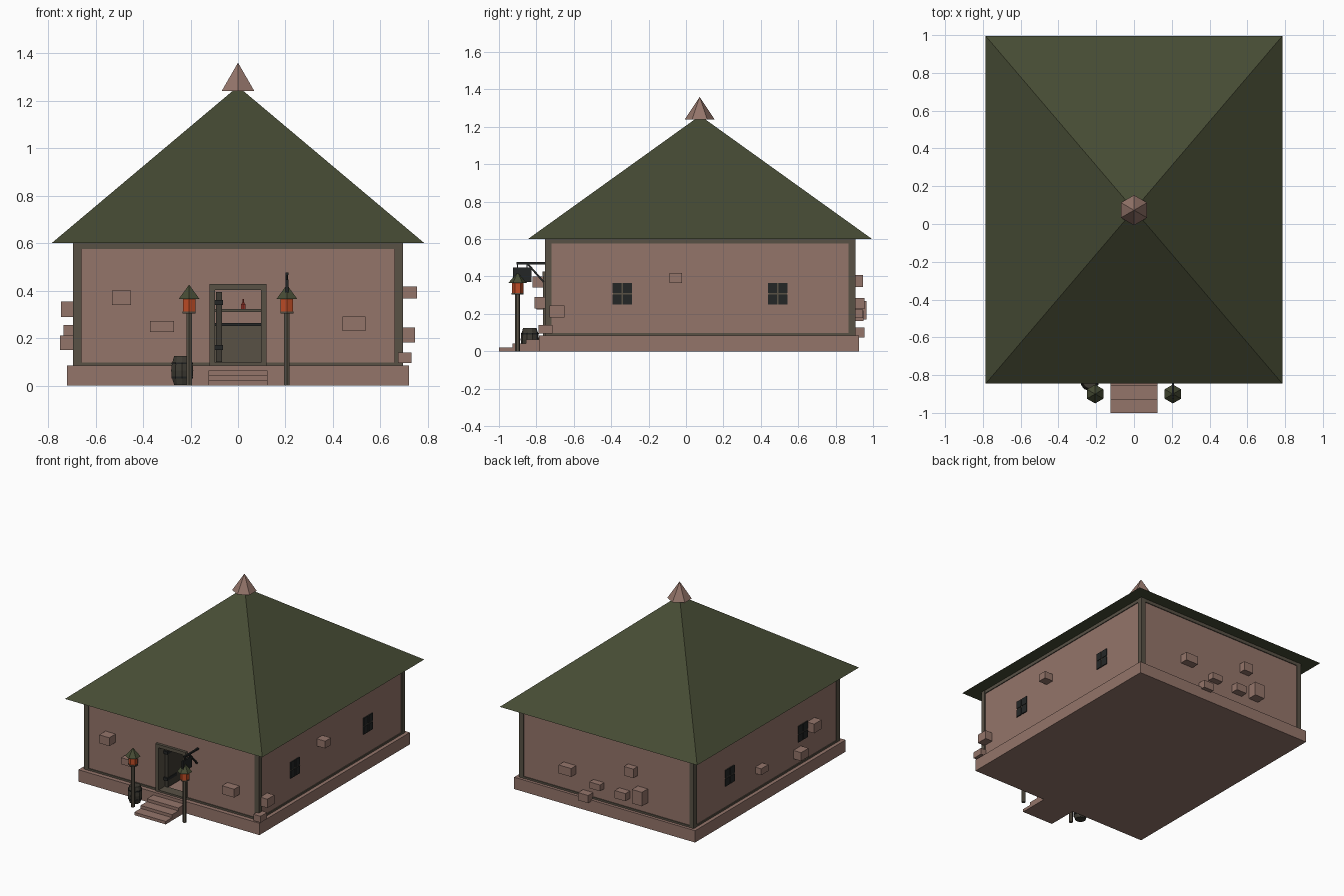
import bpy, bmesh, math
from mathutils import Vector

if "Cube" in bpy.data.objects:
    bpy.data.objects.remove(bpy.data.objects["Cube"])


def srgb(r, g, b):
    f = lambda c: (c / 255 / 12.92) if c < 10 else ((c / 255 + 0.055) / 1.055) ** 2.4
    return (f(r), f(g), f(b), 1)


def mat(name, *c):
    m = bpy.data.materials.new(name)
    m.diffuse_color = srgb(*c)
    m.use_nodes = True
    m.node_tree.nodes["Principled BSDF"].inputs["Base Color"].default_value = m.diffuse_color
    return m


STONE = mat("pink_stone", 148, 117, 106)
ROOF = mat("green_roof", 70, 75, 52)
TIMBER = mat("timber", 88, 81, 69)
DARK = mat("dark_wood", 62, 59, 51)
BLACK = mat("black_iron", 36, 38, 38)
GLOW = mat("orange_glow", 190, 76, 38)
RED = mat("red_glass", 165, 58, 45)


def finish(name, bm, m):
    bmesh.ops.recalc_face_normals(bm, faces=bm.faces)
    me = bpy.data.meshes.new(name)
    bm.to_mesh(me)
    bm.free()
    me.materials.append(m)
    ob = bpy.data.objects.new(name, me)
    bpy.context.collection.objects.link(ob)
    return ob


def box(name, x0, x1, y0, y1, z0, z1, m):
    bm = bmesh.new()
    bmesh.ops.create_cube(bm, size=1)
    for v in bm.verts:
        v.co = ((x0 + x1) / 2 + v.co.x * (x1 - x0), (y0 + y1) / 2 + v.co.y * (y1 - y0),
                (z0 + z1) / 2 + v.co.z * (z1 - z0))
    return finish(name, bm, m)


def lathe(name, x, y, profile, n, m, turn=math.pi / 2):
    """Closed n-sided turned shape from (radius, z) points."""
    bm = bmesh.new()
    rings = [[bm.verts.new((x + r * math.cos(turn + i * math.tau / n),
                            y + r * math.sin(turn + i * math.tau / n), z)) for i in range(n)]
             if r > 0 else [bm.verts.new((x, y, z))] for r, z in profile]
    for a, b in zip(rings, rings[1:]):
        for i in range(n):
            j = (i + 1) % n
            bm.faces.new([a[i], a[j], b[0]] if len(b) == 1 else [a[i], a[j], b[j], b[i]])
    for r in (rings[0], rings[-1]):
        if len(r) > 1:
            bm.faces.new(r)
    return finish(name, bm, m)


# Plinth, floor and steps
box("plinth", -.72, .72, -.785, .925, 0, .085, STONE)
for i in range(3):
    box("step", -.125, .125, -1 + .072 * i, -.78, 0, .021 * (i + 1), STONE)

# Walls, hollow, with a doorway in the front
Z0, Z1 = .085, .6
for s in (-1, 1):
    box("side_wall", *sorted((s * .64, s * .688)), -.70, .85, Z0, Z1, STONE)
    box("front_wall", *sorted((s * .10, s * .688)), -.748, -.70, Z0, Z1, STONE)
box("wall_over_door", -.10, .10, -.748, -.70, .41, Z1, STONE)
box("back_wall", -.688, .688, .85, .898, Z0, Z1, STONE)

# Corner posts and rails
for s in (-1, 1):
    for y in (-.755, .87):
        box("corner_post", *sorted((s * .66, s * .695)), y, y + .035, Z0, Z1, TIMBER)
    for z0, z1 in ((Z0, .098), (.576, .5995)):
        box("side_rail", *sorted((s * .67, s * .694)), -.73, .88, z0, z1, TIMBER)
        box("front_rail", *sorted((s * .66, s * (.12 if z0 < .2 else 0))), -.754, -.73, z0, z1, TIMBER)
    # Door jambs
    box("door_jamb", *sorted((s * .097, s * .12)), -.765, -.69, Z0, .425, TIMBER)
for z0, z1 in ((Z0, .098), (.576, .5995)):
    box("back_rail", -.66, .66, .88, .904, z0, z1, TIMBER)
box("door_lintel", -.12, .12, -.767, -.69, .403, .427, TIMBER)
box("door_sill", -.12, .12, -.765, -.69, Z0, .098, TIMBER)

# Open door leaf with hinges
box("door_leaf", -.092, -.068, -.70, -.51, .1, .395, DARK)
for z in (.15, .34):
    box("door_hinge", -.096, -.064, -.712, -.60, z, z + .02, BLACK)

# Counter, shelf and bottle inside
box("counter", -.35, .35, -.32, -.20, Z0, .25, TIMBER)
box("counter_top", -.37, .37, -.34, -.18, .25, .264, BLACK)
box("shelf", -.35, .35, .72, .85, .31, .323, TIMBER)
lathe("bottle", .022, .78, [(.011, .323), (.011, .342), (.004, .35), (.004, .365)], 6, RED)

# Pyramid roof with an off-centre apex, and its cap
bm = bmesh.new()
base = [bm.verts.new(p) for p in ((-.785, -.845, .6), (.785, -.845, .6), (.785, .995, .6), (-.785, .995, .6))]
top = bm.verts.new((0, .075, 1.26))
bm.faces.new(base)
for i in range(4):
    bm.faces.new((base[i], base[(i + 1) % 4], top))
finish("roof", bm, ROOF)
lathe("roof_cap", 0, .073, [(.08, 1.24), (0, 1.36)], 6, STONE)

# Four-pane windows on both sides
for s in (-1, 1):
    for yc in (-.34, .49):
        box("window_bars", *sorted((s * .686, s * .690)), yc - .05, yc + .05, .25, .365, TIMBER)
        for dy in (-1, 1):
            for dz in (-1, 1):
                y, z = yc + dy * .028, .307 + dz * .031
                box("window_pane", *sorted((s * .688, s * .695)), y - .024, y + .024, z - .027, z + .027, BLACK)

# Protruding wall stones: centre along wall, centre height, width, height, reach
for x, z, w, h, r in ((-.49, .37, .08, .06, .82), (-.32, .248, .10, .047, .80), (.488, .26, .097, .06, .81)):
    box("front_stone", x - w / 2, x + w / 2, -r, -.73, z - h / 2, z + h / 2, STONE)
for x, z, w, h, r in ((.295, .255, .10, .06, .955), (.065, .2, .085, .045, .945), (.15, .1, .08, .055, .955),
                      (-.205, .375, .075, .065, .945), (-.14, .19, .085, .055, .95), (-.285, .22, .08, .1, .965)):
    box("back_stone", x - w / 2, x + w / 2, .87, r, z - h / 2, z + h / 2, STONE)
for y, z, w, h, r in ((.155, .232, .08, .046, .735), (-.28, .18, .085, .06, .75), (-.435, .322, .085, .066, .745)):
    box("left_stone", -r, -.67, y - w / 2, y + w / 2, z - h / 2, z + h / 2, STONE)
for y, z, w, h, r in ((-.055, .392, .065, .052, .755), (-.69, .212, .08, .063, .745), (-.752, .117, .075, .046, .732)):
    box("right_stone", .675, r, y - w / 2, y + w / 2, z - h / 2, z + h / 2, STONE)

# Lantern posts
for s in (-1, 1):
    x, y = s * .206, -.9
    lathe("lantern_post", x, y, [(.013, 0), (.013, .305)], 6, TIMBER)
    lathe("lantern_foot", x, y, [(.032, .303), (.032, .311)], 6, TIMBER)
    lathe("lantern_light", x, y, [(.03, .311), (.03, .368)], 6, GLOW)
    lathe("lantern_cap", x, y, [(.05, .365), (0, .425)], 6, ROOF)

# Barrel with hoops
lathe("barrel", -.235, -.835, [(.036, .003), (.046, .035), (.049, .063), (.046, .09), (.036, .124)], 10, DARK)
for z in (.03, .09):
    lathe("barrel_hoop", -.235, -.835, [(.0475, z), (.0485, z + .008)], 10, BLACK)

# Hanging sign on a braced bracket
box("sign_board", .2, .212, -.925, -.827, .37, .447, BLACK)
box("sign_arm", .2, .212, -.907, -.745, .465, .476, BLACK)
for y in (-.9, -.85):
    box("sign_hanger", .203, .209, y - .003, y + .003, .445, .467, BLACK)
brace = box("sign_brace", -.005, .005, -.063, .063, -.005, .005, BLACK)
brace.location = (.206, -.803, .418)
brace.rotation_euler.x = -math.atan2(.095, .085)
